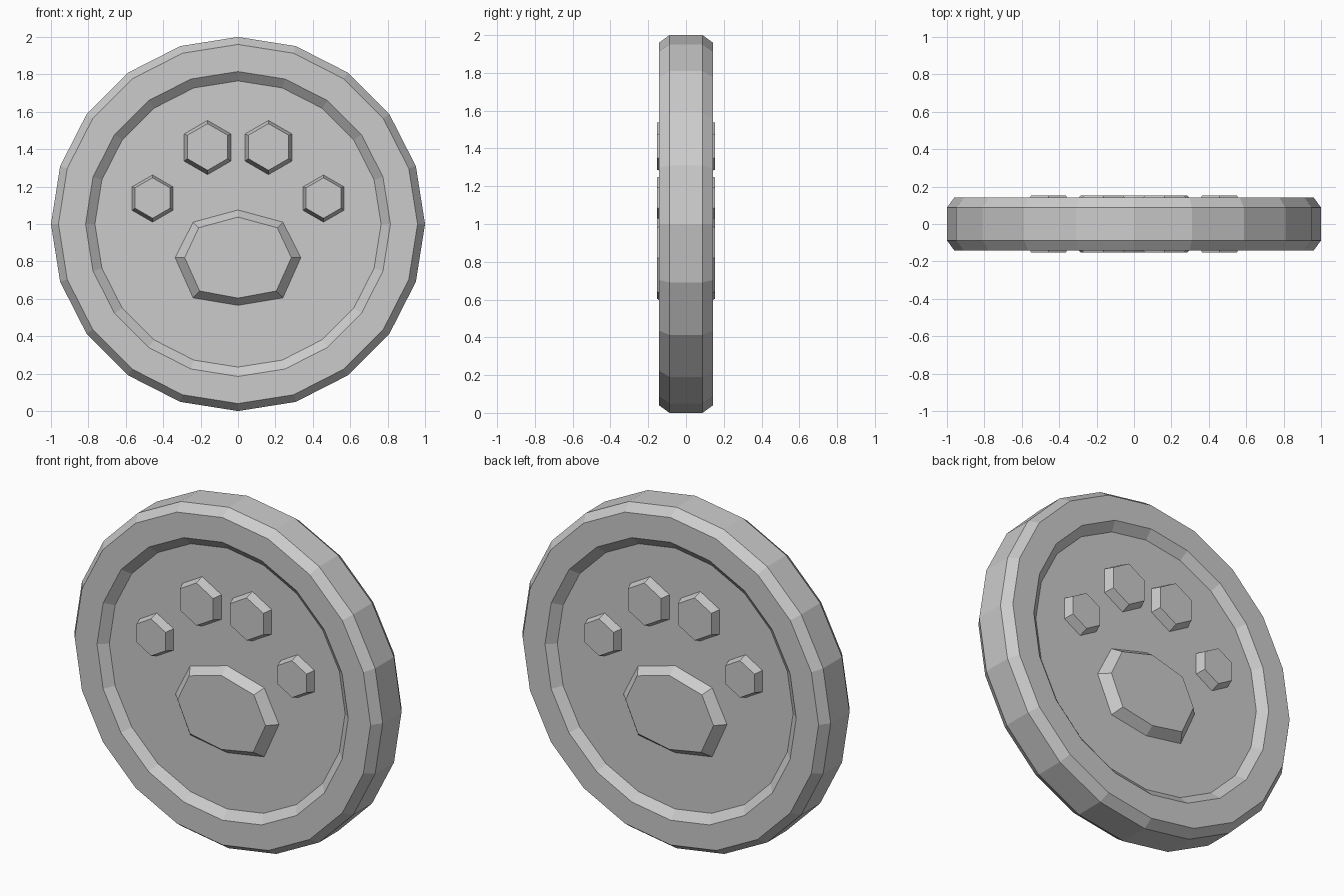
import bpy, bmesh
from math import sin, cos, pi

if "Cube" in bpy.data.objects:
    bpy.data.objects.remove(bpy.data.objects["Cube"])

FLOOR, TOP = 0.10, 0.1525   # recess floor and raised paw height, measured from the mid plane


def make_object(name, bm):
    bmesh.ops.recalc_face_normals(bm, faces=bm.faces)
    mesh = bpy.data.meshes.new(name)
    bm.to_mesh(mesh)
    bm.free()
    obj = bpy.data.objects.new(name, mesh)
    bpy.context.collection.objects.link(obj)
    return obj


def loft(name, loops):
    """Skin matching closed loops and cap both ends."""
    bm = bmesh.new()
    rings = [[bm.verts.new(p) for p in loop] for loop in loops]
    n = len(rings[0])
    for a, b in zip(rings, rings[1:]):
        for i in range(n):
            j = (i + 1) % n
            bm.faces.new((a[i], a[j], b[j], b[i]))
    bm.faces.new(rings[0])
    bm.faces.new(rings[-1])
    return make_object(name, bm)


def polygon(x, z, r, y, sides):
    return [(x + r * sin(2 * pi * i / sides), y, z + r * cos(2 * pi * i / sides))
            for i in range(sides)]


# Coin body: bevelled rim with a recessed floor on both faces
half = [(0.765, FLOOR), (0.815, 0.1425), (0.96, 0.1425), (1.0, 0.0875)]
profile = [(r, -y) for r, y in half] + [(r, y) for r, y in reversed(half)]
loft("coin_body", [polygon(0, 1, r, y, 20) for r, y in profile])


def full_outline(right, y):
    """Mirror a right-hand outline that starts and ends on the centre line."""
    pts = right + [(-x, z) for x, z in reversed(right[1:-1])]
    return [(x, y, z) for x, z in pts]


# Raised paw on each face
pad_base = [(0, 1.075), (0.24, 1.01), (0.336, 0.82), (0.24, 0.605), (0, 0.565)]
pad_top = [(0, 1.037), (0.21, 0.98), (0.285, 0.82), (0.205, 0.642), (0, 0.604)]
toes = [(0.163, 1.409, 0.145), (0.457, 1.136, 0.126)]
for side, s in (("front", -1), ("back", 1)):
    loft("paw_pad_" + side, [full_outline(pad_base, s * (FLOOR - 0.01)),
                             full_outline(pad_base, s * FLOOR),
                             full_outline(pad_top, s * TOP)])
    for k, (x, z, r) in enumerate(toes):
        for m in (-1, 1):
            loft(f"paw_toe_{side}_{k}_{'left' if m < 0 else 'right'}",
                 [polygon(m * x, z, r, s * (FLOOR - 0.01), 6),
                  polygon(m * x, z, r, s * FLOOR, 6),
                  polygon(m * x, z + 0.003, r * 0.86, s * TOP, 6)])
